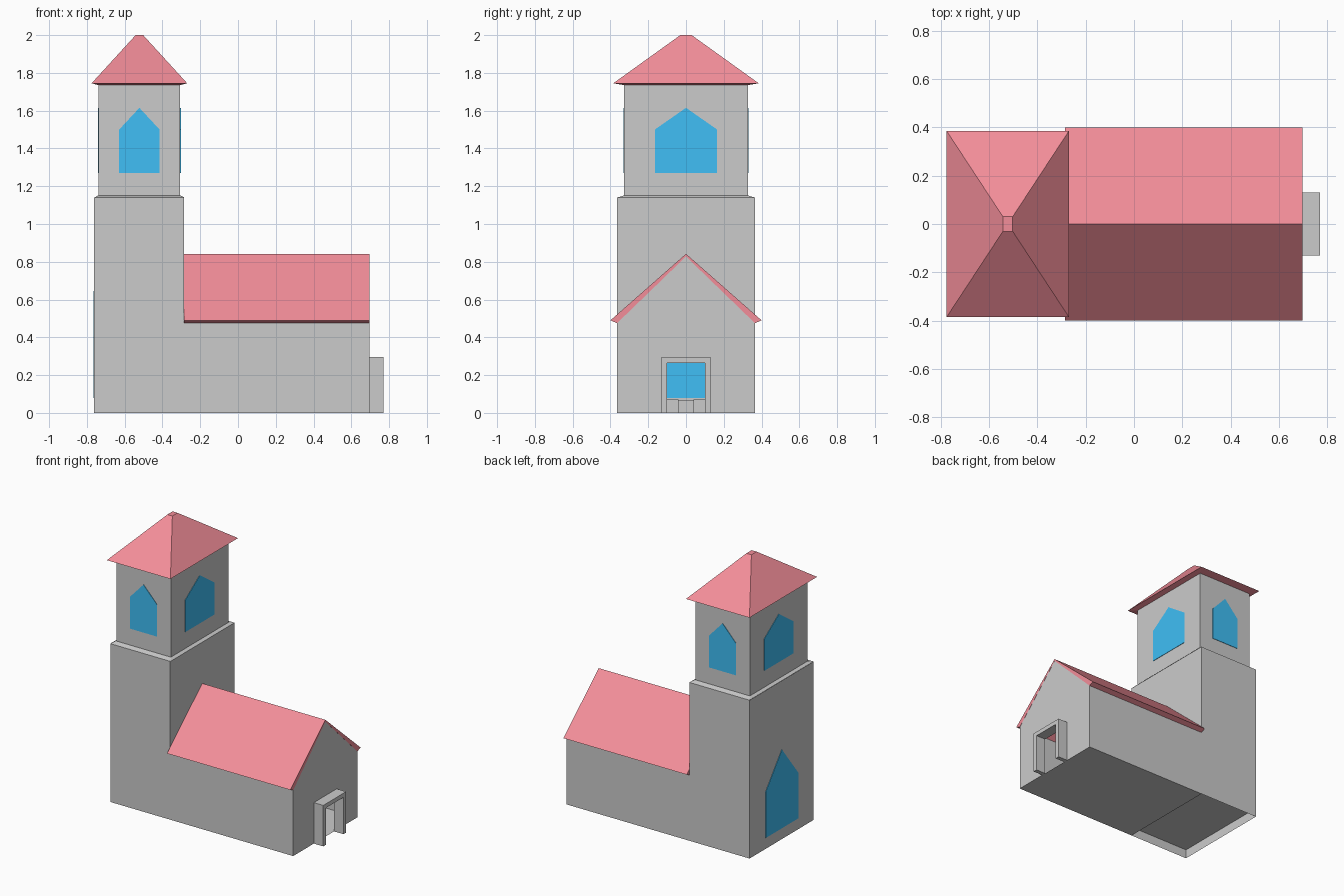
import bpy

if "Cube" in bpy.data.objects:
    bpy.data.objects.remove(bpy.data.objects["Cube"])

RED, BLUE = None, None


def material(name, rgb):
    m = bpy.data.materials.new(name)
    m.diffuse_color = (*rgb, 1)
    m.use_nodes = True
    m.node_tree.nodes["Principled BSDF"].inputs["Base Color"].default_value = m.diffuse_color
    return m


RED = material("roof_red", (0.90, 0.27, 0.32))
BLUE = material("window_blue", (0.05, 0.52, 0.92))


def make(name, verts, faces, mat=None):
    me = bpy.data.meshes.new(name)
    me.from_pydata(verts, [], faces)
    if mat:
        me.materials.append(mat)
    ob = bpy.data.objects.new(name, me)
    bpy.context.collection.objects.link(ob)
    return ob


def prism(name, profile, axis, a, b, mat=None):
    """Extrude a counter-clockwise (u, z) profile along x or y from a to b."""
    n = len(profile)
    if axis == 'x':
        v = [(t, u, z) for t in (a, b) for u, z in profile]
    else:
        v = [(u, -t, z) for t in (-a, -b) for u, z in profile]
    f = [list(range(n))[::-1], list(range(n, 2 * n))]
    f += [(i, (i + 1) % n, n + (i + 1) % n, n + i) for i in range(n)]
    if axis == 'y':
        f = [tuple(q)[::-1] for q in f]
    return make(name, v, f, mat)


def box(name, x0, x1, y0, y1, z0, z1):
    return prism(name, [(y0, z0), (y1, z0), (y1, z1), (y0, z1)], 'x', x0, x1)


def rings(name, cx, levels, mat=None, top=False):
    """Stack rectangular rings (half x, half y, z) into a shell."""
    v, f = [], []
    for hx, hy, z in levels:
        v += [(cx - hx, -hy, z), (cx + hx, -hy, z), (cx + hx, hy, z), (cx - hx, hy, z)]
    for k in range(0, 4 * (len(levels) - 1), 4):
        f += [(k + i, k + (i + 1) % 4, k + 4 + (i + 1) % 4, k + 4 + i) for i in range(4)]
    if top:
        f.append(tuple(range(len(v) - 4, len(v))))
    return make(name, v, f, mat)


def wall(name, x, profile):
    return make(name, [(x, y, z) for y, z in profile], [range(len(profile))])


def pointed(c, h, z0, z1, z2):
    return [(c - h, z0), (c + h, z0), (c + h, z1), (c, z2), (c - h, z1)]


X0, XM, X1, W = -0.762, -0.285, 0.695, 0.365
CX = -0.522
EAVE, RIDGE = 0.475, 0.832

# Lower walls: hollow nave and tower share their long sides
for s, side in ((-1, "front"), (1, "back")):
    pts = [(X0, 0), (X1, 0), (X1, EAVE), (XM, EAVE), (XM, 1.14), (X0, 1.14)]
    make(side + "_wall", [(x, s * W, z) for x, z in pts], [range(6) if s < 0 else range(5, -1, -1)])
wall("tower_end_wall", X0, [(W, 0), (-W, 0), (-W, 1.14), (W, 1.14)])
wall("tower_inner_wall", XM, [(-W, EAVE), (0, RIDGE), (W, EAVE), (W, 1.14), (-W, 1.14)])
wall("entrance_wall", X1, [(-W, 0), (-0.1, 0), (-0.1, 0.265), (0.1, 0.265), (0.1, 0),
                           (W, 0), (W, EAVE), (0, RIDGE), (-W, EAVE)])

# Floors, with the tower floor raised one step
make("nave_floor", [(XM, -W, 0), (X1, -W, 0), (X1, W, 0), (XM, W, 0)], [(0, 1, 2, 3)])
make("tower_floor", [(X0, -W, 0.065), (XM, -W, 0.065), (XM, W, 0.065), (X0, W, 0.065),
                     (XM, -W, 0), (XM, W, 0)], [(0, 1, 2, 3), (1, 4, 5, 2)])

# Pews either side of the aisle
for i in range(5):
    x = -0.12 + i * 0.14
    for s in (-1, 1):
        y0, y1 = sorted((s * 0.04, s * 0.28))
        box("pew_seat", x - 0.03, x + 0.02, y0, y1, 0.025, 0.035)
        box("pew_back", x + 0.02, x + 0.028, y0, y1, 0.0, 0.07)

# Nave roof and doorway surround
prism("nave_roof", [(-0.4, 0.49), (-W, EAVE), (0, RIDGE - 0.004), (W, EAVE), (0.4, 0.49), (0, 0.842)],
      'x', XM, X1 + 0.001, RED)
prism("door_surround", [(-0.13, 0), (-0.1, 0), (-0.1, 0.265), (0.1, 0.265), (0.1, 0),
                        (0.13, 0), (0.13, 0.295), (-0.13, 0.295)], 'x', X1, 0.77)

# Belfry with sloped ledge, and its hipped roof
BX, BY = 0.216, 0.327
rings("belfry", CX, [(0.239, W, 1.14), (BX + 0.004, BY + 0.004, 1.15), (BX, BY, 1.15), (BX, BY, 1.735)])
rings("tower_roof", CX, [(BX, BY, 1.735), (0.253, 0.385, 1.745), (0.02, 0.03, 2.0)], RED, True)

# Pointed windows, thin panes set through the walls
T = 0.003
for s in (-1, 1):
    prism("belfry_window", pointed(CX, 0.107, 1.27, 1.50, 1.615), 'y', s * BY - T, s * BY + T, BLUE)
    x = CX + s * BX
    prism("belfry_side_window", pointed(0, 0.165, 1.27, 1.50, 1.615), 'x', x - T, x + T, BLUE)
prism("tower_end_window", pointed(0, 0.185, 0.08, 0.41, 0.645), 'x', X0 - T, X0 + T, BLUE)
